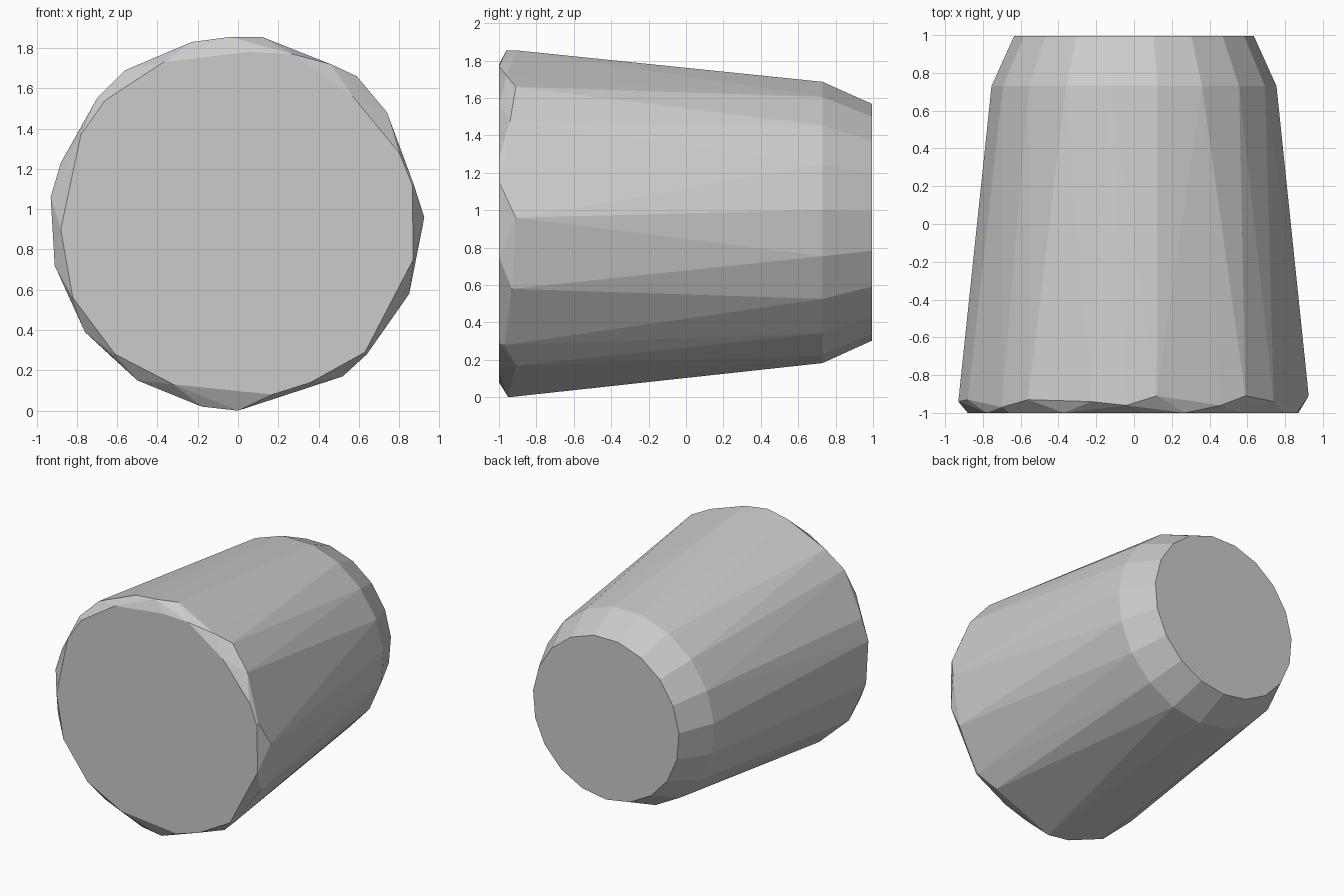
import bpy, bmesh, math

if "Cube" in bpy.data.objects:
    bpy.data.objects.remove(bpy.data.objects["Cube"])

# Single flat grey
grey = bpy.data.materials.new("grey")
grey.diffuse_color = (0.6, 0.6, 0.6, 1)
grey.use_nodes = True
grey.node_tree.nodes["Principled BSDF"].inputs["Base Color"].default_value = grey.diffuse_color

# Wide rim: hand-chipped outline as (x, y, z)
rim = [(-0.23, -0.94, 1.83), (-0.04, -0.96, 1.855), (0.12, -0.91, 1.855),
       (0.46, -0.96, 1.72), (0.59, -0.91, 1.66), (0.74, -0.94, 1.48),
       (0.87, -0.99, 1.13), (0.925, -0.91, 0.96), (0.85, -0.93, 0.58),
       (0.64, -0.97, 0.28), (0.52, -0.91, 0.17), (0.0, -0.95, 0.0),
       (-0.18, -0.94, 0.02), (-0.50, -0.94, 0.15), (-0.62, -0.98, 0.27),
       (-0.76, -0.94, 0.39), (-0.91, -0.94, 0.72), (-0.93, -0.94, 1.06),
       (-0.88, -0.93, 1.23), (-0.70, -0.97, 1.55), (-0.56, -0.93, 1.69)]

# Flat front cap outline as (x, z)
cap = [(-0.78, 1.37), (-0.66, 1.54), (-0.37, 1.73), (0.05, 1.78), (0.27, 1.77),
       (0.57, 1.56), (0.80, 1.28), (0.865, 1.12), (0.87, 0.75), (0.63, 0.29),
       (0.36, 0.14), (0.17, 0.08), (-0.32, 0.13), (-0.61, 0.28),
       (-0.82, 0.56), (-0.88, 0.90)]


def ring(radius, y, sides, turn):
    """Regular ring of points around the body axis."""
    return [(radius * math.cos(a), y, 0.94 + radius * math.sin(a))
            for a in (math.tau * (i + turn) / sides for i in range(sides))]


# Tapered body: rim, front cap, back shoulder and back cap wrapped in one hull
points = rim + [(x, -1.0, z) for x, z in cap]
points += ring(0.757, 0.73, 19, 0.25) + ring(0.637, 0.995, 19, 0.25)

bm = bmesh.new()
for p in points:
    bm.verts.new(p)
hull = bmesh.ops.convex_hull(bm, input=bm.verts)
loose = [v for v in bm.verts if not v.link_faces]
bmesh.ops.delete(bm, geom=loose, context='VERTS')
bmesh.ops.dissolve_limit(bm, angle_limit=math.radians(0.5),
                         verts=bm.verts, edges=bm.edges)
bmesh.ops.recalc_face_normals(bm, faces=bm.faces)

mesh = bpy.data.meshes.new("tapered_body")
bm.to_mesh(mesh)
bm.free()
mesh.materials.append(grey)
body = bpy.data.objects.new("tapered_body", mesh)
bpy.context.collection.objects.link(body)
